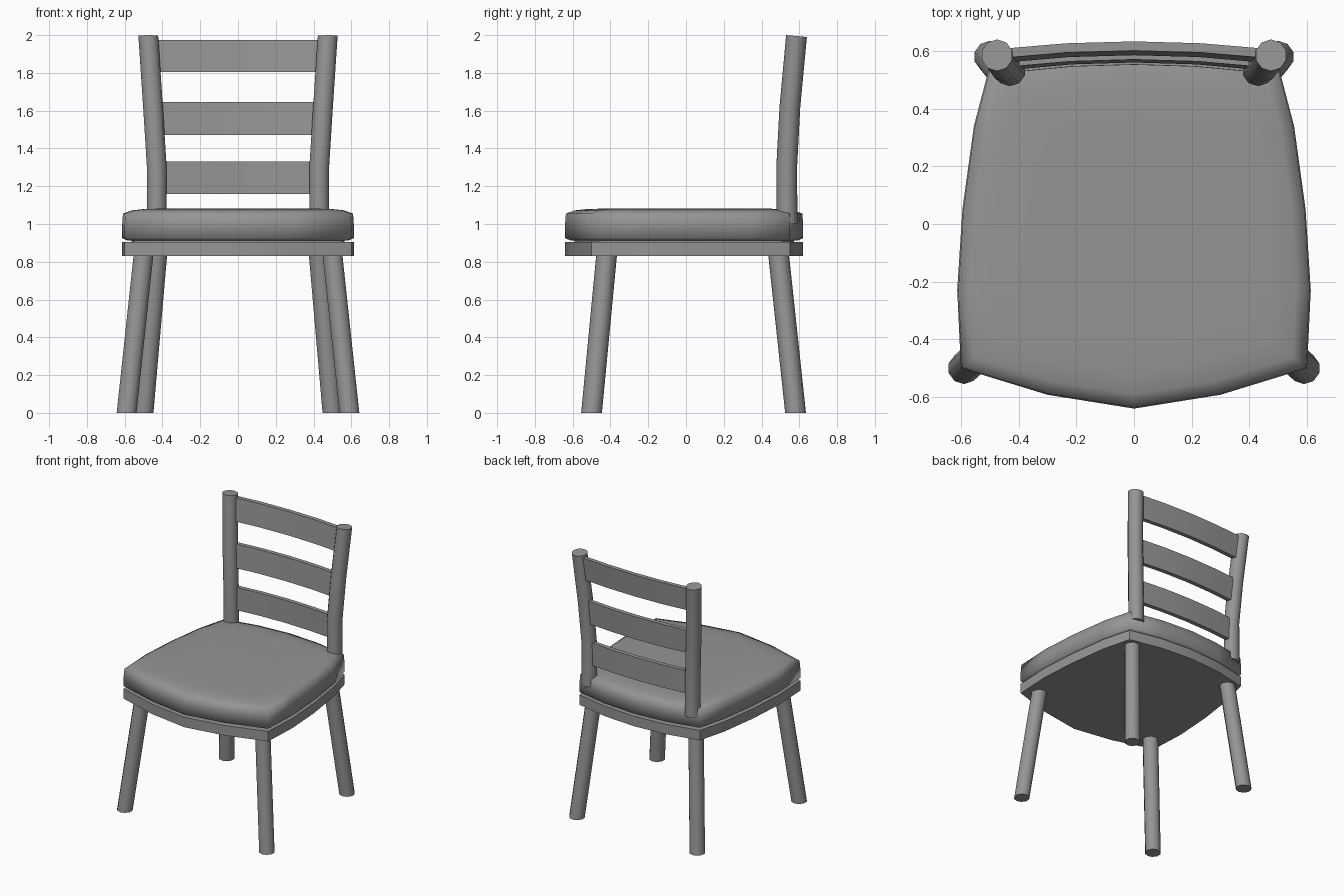
import bpy
import bmesh
import math
from mathutils import Vector

cube = bpy.data.objects.get("Cube")
if cube:
    bpy.data.objects.remove(cube)

grey = bpy.data.materials.new("plain_grey")
grey.use_nodes = True
grey.diffuse_color = (0.3, 0.3, 0.3, 1)
grey.node_tree.nodes["Principled BSDF"].inputs["Base Color"].default_value = (0.3, 0.3, 0.3, 1)


def loft(name, rings, angle=40):
    """Skin a stack of equal-sized rings, cap both ends and shade it."""
    bm = bmesh.new()
    loops = [[bm.verts.new(p) for p in ring] for ring in rings]
    n = len(rings[0])
    for a, b in zip(loops, loops[1:]):
        for i in range(n):
            j = (i + 1) % n
            bm.faces.new((a[i], a[j], b[j], b[i]))
    bm.faces.new(loops[0][::-1])
    bm.faces.new(loops[-1])
    bmesh.ops.recalc_face_normals(bm, faces=bm.faces)
    mesh = bpy.data.meshes.new(name)
    bm.to_mesh(mesh)
    bm.free()
    mesh.materials.append(grey)
    obj = bpy.data.objects.new(name, mesh)
    bpy.context.collection.objects.link(obj)
    bpy.ops.object.select_all(action='DESELECT')
    bpy.context.view_layer.objects.active = obj
    obj.select_set(True)
    bpy.ops.object.shade_smooth_by_angle(angle=math.radians(angle))
    return obj


def rod(name, path, radius=0.055, sides=10, tilt_end=0.0):
    """Round bar through a list of centres, with level or slightly tilted ends."""
    rings = []
    for k, (x, y, z) in enumerate(path):
        ring = []
        for i in range(sides):
            a = math.tau * (i + 0.5) / sides
            dy = radius * math.sin(a)
            drop = tilt_end * dy if k == len(path) - 1 else 0
            ring.append((x + radius * math.cos(a), y + dy, z - drop))
        rings.append(ring)
    return loft(name, rings)


# Seat plan: half outline from front point round to the back centre, mirrored
half = [(0, -0.64), (0.3, -0.592), (0.6, -0.5), (0.613, -0.23), (0.595, 0.05),
        (0.555, 0.34), (0.5, 0.55), (0.25, 0.602), (0, 0.62)]
outline = half + [(-x, y) for x, y in half[-2:0:-1]]


def plan(z, inset=0.0):
    sx, sy = 1 - inset / 0.61, 1 - inset / 0.63
    return [(x * sx, y * sy, z) for x, y in outline]


# Seat base and cushion
loft("seat_base", [plan(0.83), plan(0.905)])
loft("seat_gap_core", [plan(0.9, 0.05), plan(0.93, 0.05)])
loft("seat_cushion", [plan(0.912, 0.03), plan(0.925), plan(1.0), plan(1.055, 0.004),
                      plan(1.072, 0.05), plan(1.08, 0.12), plan(1.082, 0.25)], angle=75)

# Legs and back posts, mirrored left and right
post = [(0.43, 0.535, 1.0), (0.43, 0.533, 1.3), (0.45, 0.55, 1.62), (0.475, 0.585, 1.995)]
for side, s in (("left", 1), ("right", -1)):
    rod(side + "_front_leg", [(s * 0.59, -0.5, 0), (s * 0.5, -0.42, 0.84)])
    rod(side + "_back_leg", [(s * 0.5, 0.58, 0), (s * 0.427, 0.49, 0.84)])
    rod(side + "_back_post", [(s * x, y, z) for x, y, z in post], tilt_end=0.09)


def post_at(z):
    for a, b in zip(post, post[1:]):
        if z <= b[2]:
            break
    return Vector(a).lerp(Vector(b), (z - a[2]) / (b[2] - a[2]))


# Bowed back rails that follow the lean of the posts
for name, low, high in (("lower", 1.16, 1.33), ("middle", 1.47, 1.645), ("upper", 1.805, 1.975)):
    rings = []
    for t in (-1, -0.5, 0, 0.5, 1):
        ring = []
        for z, d in ((low, -1), (low, 1), (high, 1), (high, -1)):
            p = post_at(z)
            ring.append((t * (p.x - 0.01), p.y + 0.008 + 0.026 * (1 - t * t) + d * 0.016, z))
        rings.append(ring)
    loft(name + "_back_rail", rings)
